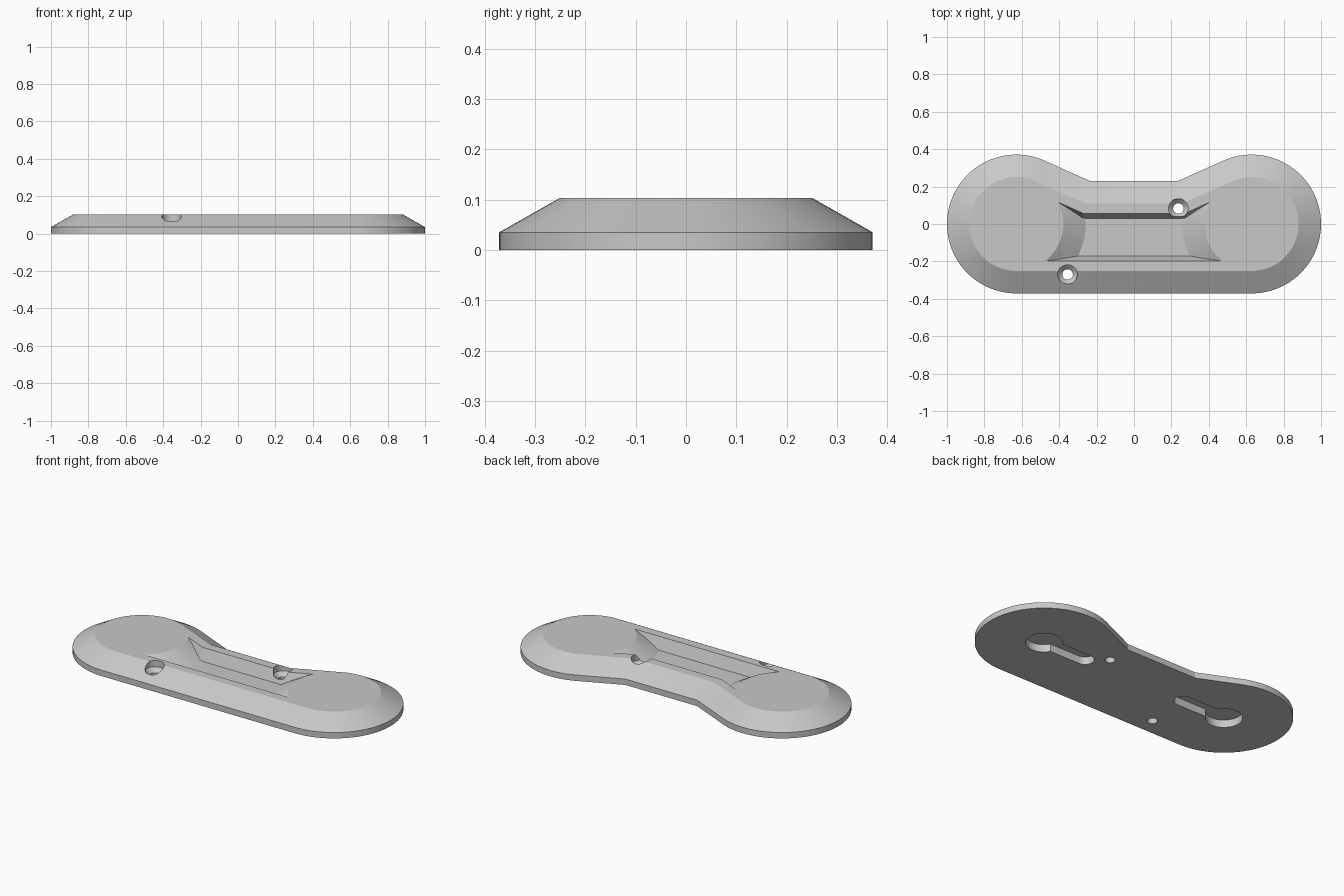
import bpy, bmesh, math

if "Cube" in bpy.data.objects:
    bpy.data.objects.remove(bpy.data.objects["Cube"], do_unlink=True)

R, CX = 0.371, 0.629            # end lobe radius and centre
WX, WY = 0.235, 0.23            # corner of the waist at the back
FLOOR, TOP = 0.035, 0.103       # rim height and full height
INSET = 0.12                    # width of the sloped rim
ARC = 56

# Angle where the slanted waist edge touches the lobe
TANGENT = (math.atan2(WY, WX - CX)
           + 0.0 - math.acos(R / math.hypot(CX - WX, WY)))
LEAN = TANGENT - math.pi / 2


def outline(offset):
    """Plate outline, moved inward by offset."""
    half = []
    for i in range(ARC + 1):
        a = -math.pi / 2 + (TANGENT + math.pi / 2) * i / ARC
        half.append((CX + (R - offset) * math.cos(a), (R - offset) * math.sin(a)))
    half.append((WX + offset * math.tan(LEAN / 2), WY - offset))
    return half + [(-x, y) for x, y in reversed(half)]


def circle(cx, cy, r, n=64):
    return [(cx + r * math.cos(2 * math.pi * i / n),
             cy + r * math.sin(2 * math.pi * i / n)) for i in range(n)]


def keyhole(side):
    """Round opening with a narrower slot running towards the middle."""
    big, small, end = 0.1, 0.05, 0.343
    a0 = math.pi - math.asin(small / big)
    pts = [(CX + big * math.cos(-a0 + 2 * a0 * i / 40),
            big * math.sin(-a0 + 2 * a0 * i / 40)) for i in range(41)]
    pts += [(end + small * math.cos(math.pi / 2 + math.pi * i / 20),
             small * math.sin(math.pi / 2 + math.pi * i / 20)) for i in range(21)]
    return [(side * x, y) for x, y in pts][::side]


def loft(name, layers):
    """Closed solid through (outline, height) layers."""
    bm = bmesh.new()
    rings = [[bm.verts.new((x, y, z)) for x, y in pts] for pts, z in layers]
    bm.faces.new(rings[0][::-1])
    bm.faces.new(rings[-1])
    for low, high in zip(rings, rings[1:]):
        n = len(low)
        for i in range(n):
            j = (i + 1) % n
            bm.faces.new((low[i], low[j], high[j], high[i]))
    bmesh.ops.recalc_face_normals(bm, faces=bm.faces)
    mesh = bpy.data.meshes.new(name)
    bm.to_mesh(mesh)
    bm.free()
    obj = bpy.data.objects.new(name, mesh)
    bpy.context.collection.objects.link(obj)
    return obj


def cut(target, cutter):
    """Subtract the cutter, then discard it."""
    cutter.hide_render = True
    mod = target.modifiers.new("cut", "BOOLEAN")
    mod.operation = "DIFFERENCE"
    mod.solver = "EXACT"
    mod.object = cutter
    bpy.context.view_layer.objects.active = target
    bpy.ops.object.modifier_apply(modifier=mod.name)
    bpy.data.objects.remove(cutter, do_unlink=True)


# Plate with a straight rim and a sloped upper edge
plate = loft("mounting_plate", [(outline(0), 0), (outline(0), FLOOR),
                                (outline(INSET), TOP)])

# Central recess, ending against the conical sides of the two lobes
recess = loft("recess_cutter", [(outline(0.2), FLOOR), (outline(0.166), 0.12)])
slope = INSET / (TOP - FLOOR)
for side in (-1, 1):
    cone = loft("lobe_cone", [(circle(side * CX, 0, R + slope * (FLOOR - z), 128), z)
                              for z in (0.0, 0.13)])
    cut(recess, cone)
cut(plate, recess)

# Countersunk screw holes
for x, y in ((-0.355, -0.27), (0.237, 0.083)):
    cut(plate, loft("screw_cutter", [(circle(x, y, r, 32), z) for r, z in
                                     ((0.028, -0.05), (0.028, 0.042),
                                      (0.052, 0.066), (0.052, 0.2))]))

# Keyhole pockets underneath
for side in (-1, 1):
    cut(plate, loft("keyhole_cutter", [(keyhole(side), -0.05), (keyhole(side), 0.045)]))

# Single grey finish
grey = bpy.data.materials.new("light_grey")
grey.use_nodes = True
grey.diffuse_color = (0.58, 0.58, 0.58, 1)
grey.node_tree.nodes["Principled BSDF"].inputs["Base Color"].default_value = (0.58, 0.58, 0.58, 1)
plate.data.materials.clear()
plate.data.materials.append(grey)

bpy.ops.object.select_all(action="DESELECT")
plate.select_set(True)
bpy.context.view_layer.objects.active = plate
bpy.ops.object.shade_smooth_by_angle(angle=math.radians(15))
